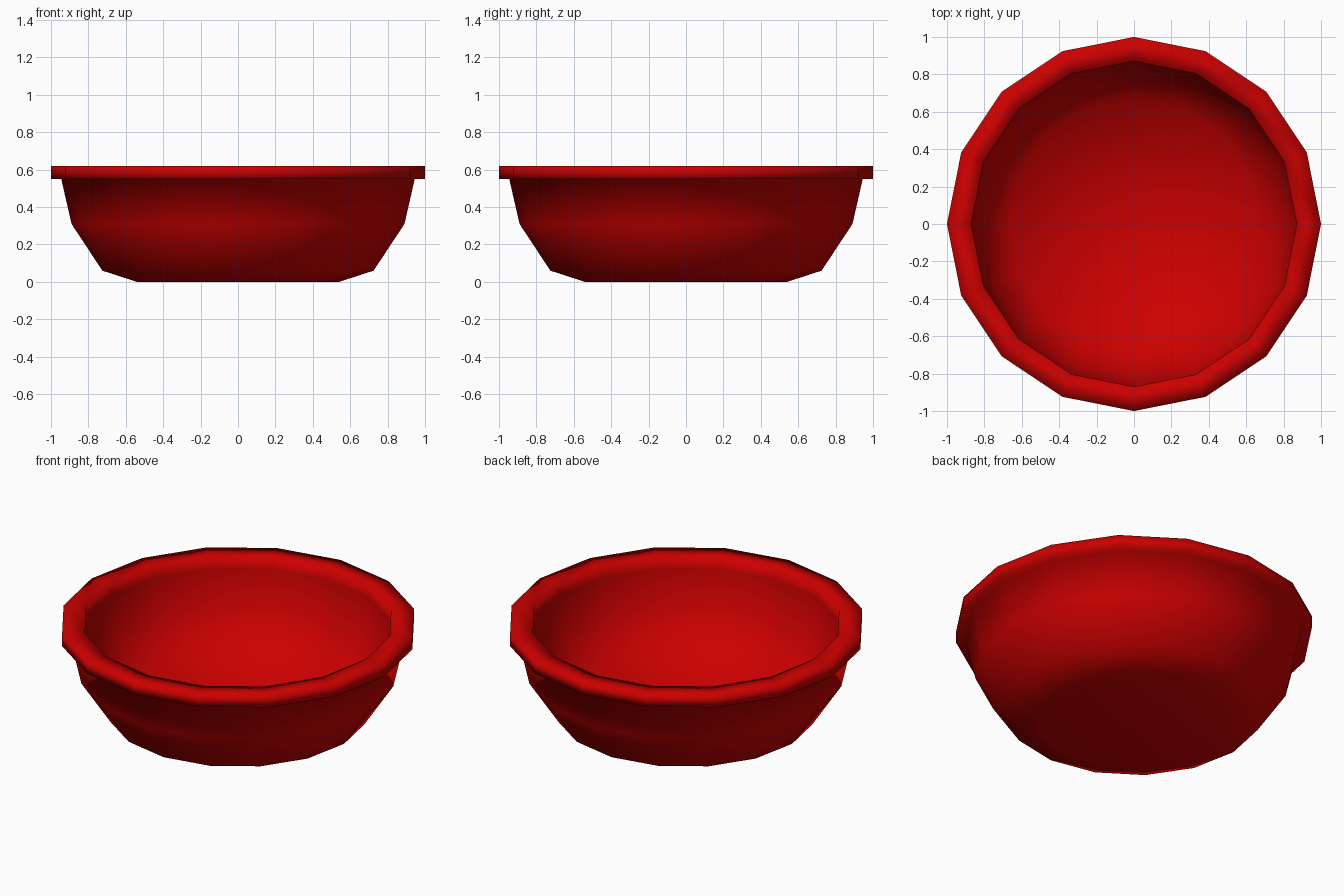
import bpy, bmesh, math

if "Cube" in bpy.data.objects:
    bpy.data.objects.remove(bpy.data.objects["Cube"])

SIDES = 16

red = bpy.data.materials.new("red")
red.diffuse_color = (0.6, 0.0, 0.0, 1)
red.use_nodes = True
red.node_tree.nodes["Principled BSDF"].inputs["Base Color"].default_value = red.diffuse_color

# Wall section (radius, height): outside going up, over the rim, inside going down
profile = [
    (0.54, 0.0), (0.725, 0.06), (0.89, 0.31), (0.945, 0.55),   # outer wall
    (1.0, 0.55), (1.0, 0.62), (0.87, 0.62),                    # flared rim
    (0.87, 0.55), (0.82, 0.34), (0.67, 0.12),                  # inner wall
]

bm = bmesh.new()
rings = []
for r, z in profile:
    rings.append([bm.verts.new((r * math.cos(2 * math.pi * i / SIDES),
                                r * math.sin(2 * math.pi * i / SIDES), z))
                  for i in range(SIDES)])

# Walls and rim
for low, high in zip(rings, rings[1:]):
    for i in range(SIDES):
        j = (i + 1) % SIDES
        bm.faces.new((low[i], low[j], high[j], high[i]))

# Underside, and inner floor dished to a centre point
bm.faces.new(rings[0][::-1])
centre = bm.verts.new((0, 0, 0.03))
for i in range(SIDES):
    bm.faces.new((rings[-1][i], rings[-1][(i + 1) % SIDES], centre))

bmesh.ops.recalc_face_normals(bm, faces=bm.faces)
for f in bm.faces:
    f.smooth = True

mesh = bpy.data.meshes.new("bowl")
bm.to_mesh(mesh)
bm.free()
mesh.materials.append(red)
bowl = bpy.data.objects.new("bowl", mesh)
bpy.context.collection.objects.link(bowl)
